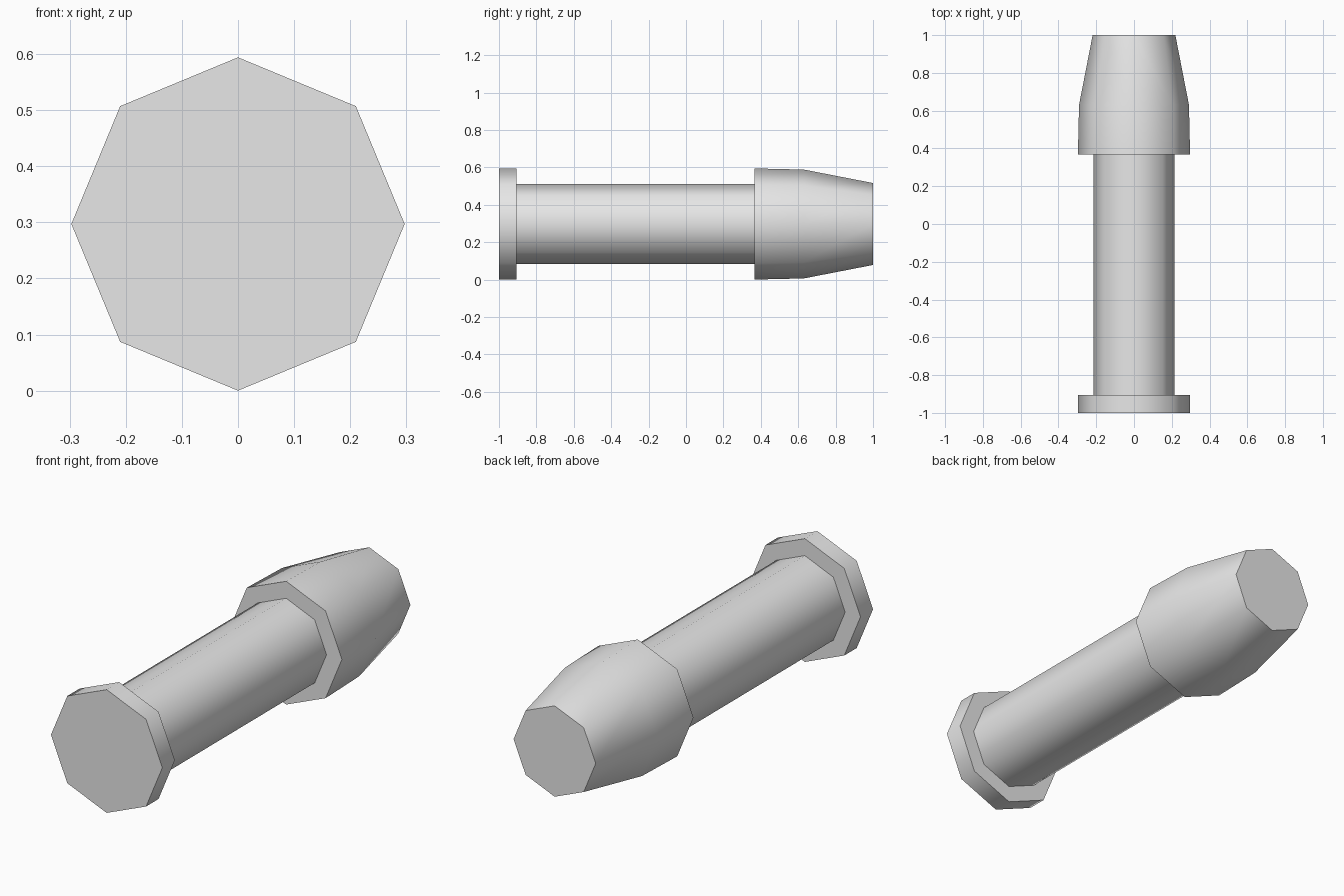
import bpy, bmesh, math

if "Cube" in bpy.data.objects:
    bpy.data.objects.remove(bpy.data.objects["Cube"])

SIDES = 8
AXIS_Z = 0.297

grey = bpy.data.materials.new("light_grey")
grey.diffuse_color = (0.8, 0.8, 0.8, 1.0)
grey.use_nodes = True
grey.node_tree.nodes["Principled BSDF"].inputs["Base Color"].default_value = grey.diffuse_color


def turned_part(name, profile, capped=True):
    """Eight-sided solid along y from (y, radius) stations."""
    bm = bmesh.new()
    rings = []
    for y, r in profile:
        angles = [2 * math.pi * i / SIDES for i in range(SIDES)]
        rings.append([bm.verts.new((r * math.cos(a), y, AXIS_Z + r * math.sin(a)))
                      for a in angles])
    for a, b in zip(rings, rings[1:]):
        for i in range(SIDES):
            j = (i + 1) % SIDES
            bm.faces.new((a[i], b[i], b[j], a[j]))
    if capped:
        bm.faces.new(rings[0])
        bm.faces.new(rings[-1][::-1])
    bmesh.ops.recalc_face_normals(bm, faces=bm.faces[:])
    mesh = bpy.data.meshes.new(name)
    bm.to_mesh(mesh)
    bm.free()
    mesh.materials.append(grey)
    obj = bpy.data.objects.new(name, mesh)
    bpy.context.collection.objects.link(obj)
    # Smooth round the sides, sharp at the rims
    bpy.ops.object.select_all(action='DESELECT')
    obj.select_set(True)
    bpy.context.view_layer.objects.active = obj
    bpy.ops.object.shade_smooth_by_angle(angle=math.radians(50))
    return obj


# Flat end flange
turned_part("end_flange", [(-1.0, 0.297), (-0.905, 0.297)])
# Straight shaft, ends hidden inside the flange and head
turned_part("shaft", [(-0.91, 0.215), (0.37, 0.215)])
# Tapered head
turned_part("tapered_head", [(0.367, 0.297), (0.63, 0.291), (1.0, 0.219)])
